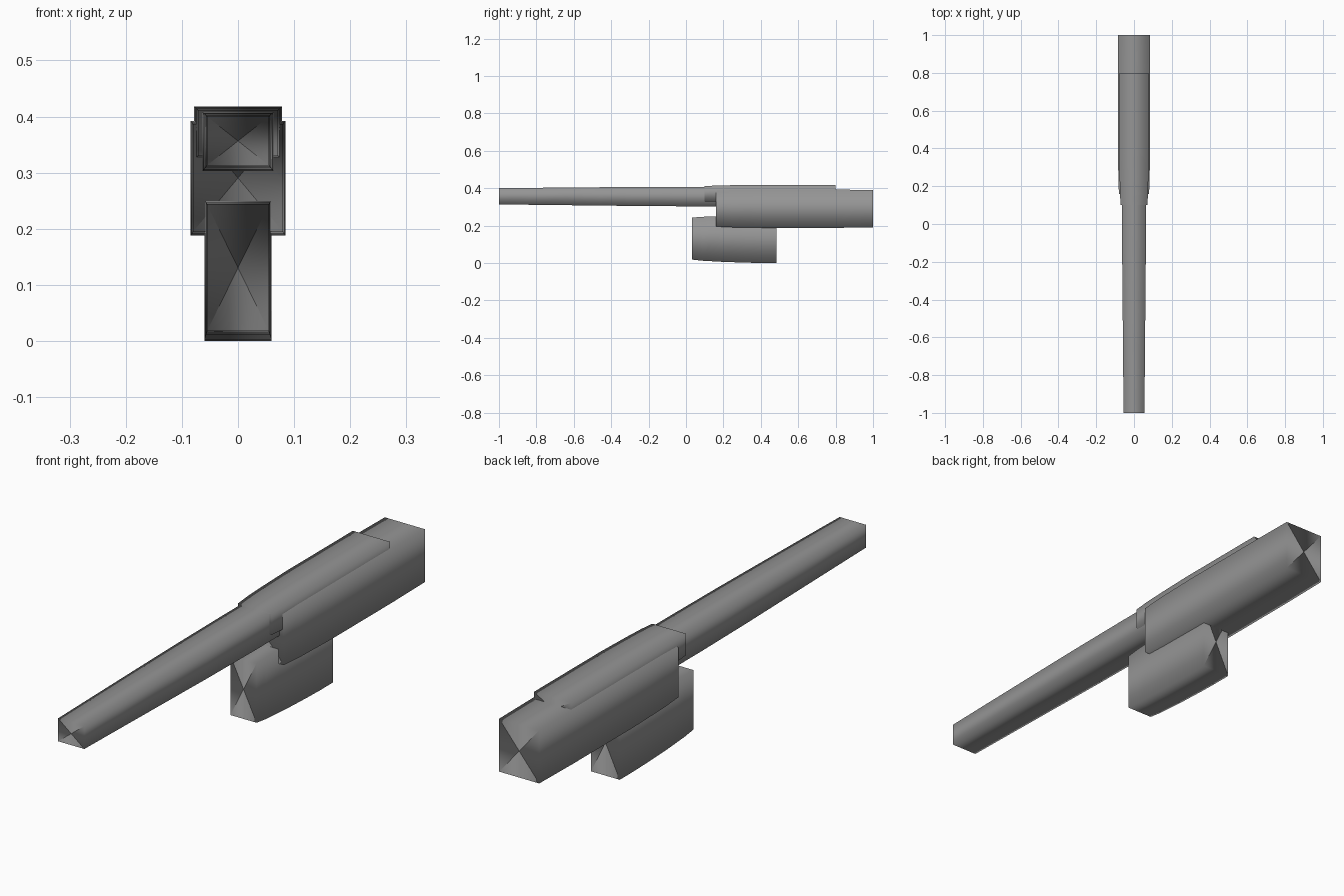
import bpy, bmesh
from mathutils import Vector

if "Cube" in bpy.data.objects:
    bpy.data.objects.remove(bpy.data.objects["Cube"])

# Dark grey finish shared by every part
grey = bpy.data.materials.new("dark_grey")
grey.diffuse_color = (.30, .30, .30, 1)
grey.use_nodes = True
grey.node_tree.nodes["Principled BSDF"].inputs["Base Color"].default_value = grey.diffuse_color


def loft(name, rings):
    """Four-sided tube along y; each ring is (y, half width, z low, z high), fan caps."""
    bm = bmesh.new()
    loops = []
    for y, w, lo, hi in rings:
        loops.append([bm.verts.new(c) for c in
                      ((-w, y, lo), (w, y, lo), (w, y, hi), (-w, y, hi))])
    for a, b in zip(loops, loops[1:]):
        for i in range(4):
            j = (i + 1) % 4
            bm.faces.new((a[i], a[j], b[j], b[i]))
    for loop, ring in ((loops[0], rings[0]), (loops[-1], rings[-1])):
        centre = bm.verts.new((0, ring[0], (ring[2] + ring[3]) / 2))
        for i in range(4):
            bm.faces.new((loop[i], loop[(i + 1) % 4], centre))
    bmesh.ops.recalc_face_normals(bm, faces=bm.faces)
    for f in bm.faces:
        f.smooth = True
    mesh = bpy.data.meshes.new(name)
    bm.to_mesh(mesh)
    bm.free()

    # Round shading: every corner points radially away from the long axis
    mid = sum(r[2] + r[3] for r in rings) / (2 * len(rings))
    sign = lambda v: 1 if v > 0 else -1
    normals = []
    for p in mesh.polygons:
        corners = [mesh.vertices[v].co for v in p.vertices]
        radial = [Vector((sign(c.x), 0, sign(c.z - mid))) if abs(c.x) > .001 else None
                  for c in corners]
        spread = sum((r for r in radial if r), Vector())
        normals += [(r or spread).normalized() for r in radial]
    mesh.normals_split_custom_set(normals)
    mesh.materials.append(grey)
    obj = bpy.data.objects.new(name, mesh)
    bpy.context.collection.objects.link(obj)
    return obj


# Long tapered barrel
loft("barrel", [(-1.0, .055, .313, .400), (-.80, .057, .311, .402),
                (-.46, .060, .307, .405), (-.27, .062, .305, .406),
                (0.0, .063, .303, .407), (.16, .063, .303, .407)])

# Upper cover over the rear of the barrel
loft("top_cover", [(.10, .071, .330, .411), (.16, .074, .328, .414),
                   (.25, .076, .327, .416), (.40, .078, .326, .418),
                   (.80, .078, .326, .418)])

# Rear main body
loft("rear_body", [(.16, .080, .195, .386), (.25, .083, .191, .390),
                   (.43, .085, .188, .392), (.80, .085, .188, .392),
                   (1.0, .084, .190, .391)])

# Block hanging below the body, with a gently curved underside
loft("lower_block", [(.033, .055, .018, .243), (.09, .057, .012, .247),
                     (.20, .059, .006, .251), (.32, .060, .002, .252),
                     (.40, .060, .000, .252), (.483, .060, .000, .252)])
